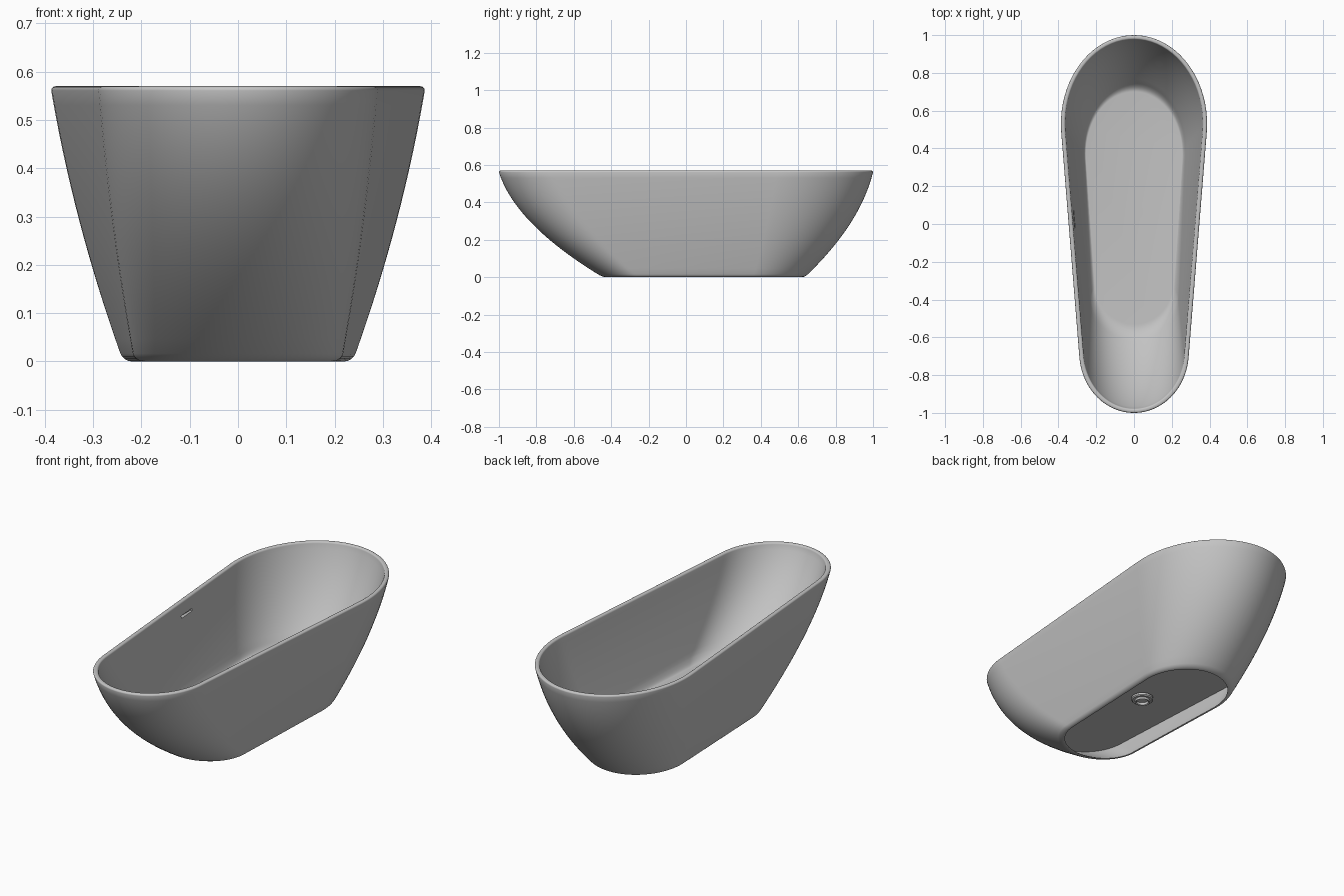
import bpy, bmesh
from math import sin, cos, pi, atan

cube = bpy.data.objects.get("Cube")
if cube:
    bpy.data.objects.remove(cube)

HEIGHT = 0.57
ARC = 40          # segments around each rounded end

mat = bpy.data.materials.new("grey_enamel")
mat.use_nodes = True
GREY = (0.55, 0.55, 0.55, 1)
mat.diffuse_color = GREY
mat.node_tree.nodes["Principled BSDF"].inputs["Base Color"].default_value = GREY


def add_object(name, bm, angle=0.6):
    bmesh.ops.recalc_face_normals(bm, faces=bm.faces)
    me = bpy.data.meshes.new(name)
    bm.to_mesh(me)
    bm.free()
    me.materials.append(mat)
    ob = bpy.data.objects.new(name, me)
    bpy.context.collection.objects.link(ob)
    bpy.ops.object.select_all(action='DESELECT')
    ob.select_set(True)
    bpy.context.view_layer.objects.active = ob
    bpy.ops.object.shade_smooth_by_angle(angle=angle)
    return ob


def loft(bm, loops):
    rings = [[bm.verts.new(p) for p in loop] for loop in loops]
    for a, b in zip(rings, rings[1:]):
        n = len(a)
        for i in range(n):
            j = (i + 1) % n
            bm.faces.new((a[i], a[j], b[j], b[i]))
    bm.faces.new(rings[0])
    bm.faces.new(rings[-1])


# A section is (front end, back end, front centre, back centre, front half width, back half width)
BASE = (-0.445, 0.635, -0.24, 0.37, 0.215, 0.238)
RIM = (-1.0, 1.0, -0.68, 0.53, 0.29, 0.387)
FLOOR_FLAT = (-0.53, 0.70, -0.31, 0.37, 0.208, 0.255)
FLOOR_EDGE = (-0.622, 0.75, -0.36, 0.40, 0.235, 0.273)
INNER_RIM = (-0.977, 0.977, -0.67, 0.53, 0.267, 0.364)


def blend(a, b, u, bulges):
    """Mix two sections; each entry bows outward by its own bulge."""
    return tuple(p + (q - p) * (u + k * u * (1 - u)) for p, q, k in zip(a, b, bulges))


def inset(s, d, end=1.0):
    return (s[0] + d * end, s[1] - d * end, s[2], s[3], s[4] - d, s[5] - d)


def outline(s, z):
    """Egg-shaped loop: two half ellipses joined by tangent straight sides."""
    yf, yb, cf, cb, wf, wb = s
    rf, rb = cf - yf, yb - cb
    taper = (wb - wf) / (cb - cf)
    tb, tf = atan(taper * rb / wb), atan(taper * rf / wf)
    pts = []
    for i in range(ARC + 1):
        t = -tb + (pi + 2 * tb) * i / ARC
        pts.append((wb * cos(t), cb + rb * sin(t), z))
    for i in range(ARC + 1):
        t = pi + tf + (pi - 2 * tf) * i / ARC
        pts.append((wf * cos(t), cf + rf * sin(t), z))
    return pts


ROUND = 0.009     # rim edge radius
FOOT = 0.016      # foot edge radius
TOP = HEIGHT - ROUND


def outer(z):
    return blend(BASE, RIM, z / TOP, (0.68, 0.62, 0.4, 0.4, 0.4, 0.36))


# Tub: underside cavity, foot lip, outer wall, rim, inner wall and floor in one skin
UNDER, FLOOR, FILLET = 0.112, 0.122, 0.16
QUARTER = [i / 4 * pi / 2 for i in range(5)]
loops = [outline(inset(outer(z), 0.014, 1.6), z) for z in (UNDER, 0.08, 0.04, 0.012)]
loops.append(outline(inset(BASE, FOOT + 0.002), 0))
for a in reversed(QUARTER):
    z = FOOT * (1 - sin(a))
    loops.append(outline(inset(outer(z), FOOT * (1 - cos(a))), z))
for i in range(1, 19):
    z = FOOT + (TOP - FOOT) * i / 18
    loops.append(outline(outer(z), z))
for a in QUARTER[1:]:
    loops.append(outline(inset(RIM, ROUND * (1 - cos(a))), TOP + ROUND * sin(a)))
for a in reversed(QUARTER[1:]):
    loops.append(outline(inset(INNER_RIM, -ROUND * (1 - cos(a))), TOP + ROUND * sin(a)))
for i in range(19):
    u = 1 - i / 18
    z = FILLET + (TOP - FILLET) * u
    loops.append(outline(blend(FLOOR_EDGE, INNER_RIM, u, (0.48, 0.45, 0.3, 0.3, 0.3, 0.27)), z))
# Soft curve from wall to floor
for i in range(1, 9):
    t = i / 8
    loops.append(outline(blend(FLOOR_EDGE, FLOOR_FLAT, t, (0,) * 6),
                         FLOOR + (FILLET - FLOOR) * (1 - t) ** 2))
bm = bmesh.new()
loft(bm, loops)
tub = add_object("bathtub_shell", bm)

# Overflow slot cut into the right inner wall
bpy.ops.mesh.primitive_cube_add(size=1, location=(-0.32, 0.025, 0.498))
cutter = bpy.context.object
cutter.name = "overflow_cutter"
cutter.scale = (0.02, 0.1, 0.013)
cutter.hide_render = True
cut = tub.modifiers.new("overflow_slot", 'BOOLEAN')
cut.operation = 'DIFFERENCE'
cut.solver = 'EXACT'
cut.object = cutter
bpy.context.view_layer.objects.active = tub
bpy.ops.object.modifier_apply(modifier=cut.name)
bpy.data.objects.remove(cutter)


# Drain: flush plug above, stepped collar below
def lathe(name, profile, y, n=32):
    bm = bmesh.new()
    loft(bm, [[(r * cos(2 * pi * i / n), y + r * sin(2 * pi * i / n), z) for i in range(n)]
              for r, z in profile])
    return add_object(name, bm)


DRAIN_Y = 0.065
lathe("drain_plug", [(0.047, FLOOR - 0.005), (0.047, FLOOR + 0.0015)], DRAIN_Y)
lathe("drain_collar", [(0.03, 0.095), (0.03, 0.082), (0.036, 0.079), (0.038, 0.09),
                       (0.05, 0.09), (0.055, 0.095), (0.055, 0.105), (0.042, 0.108),
                       (0.042, 0.118)], DRAIN_Y)
